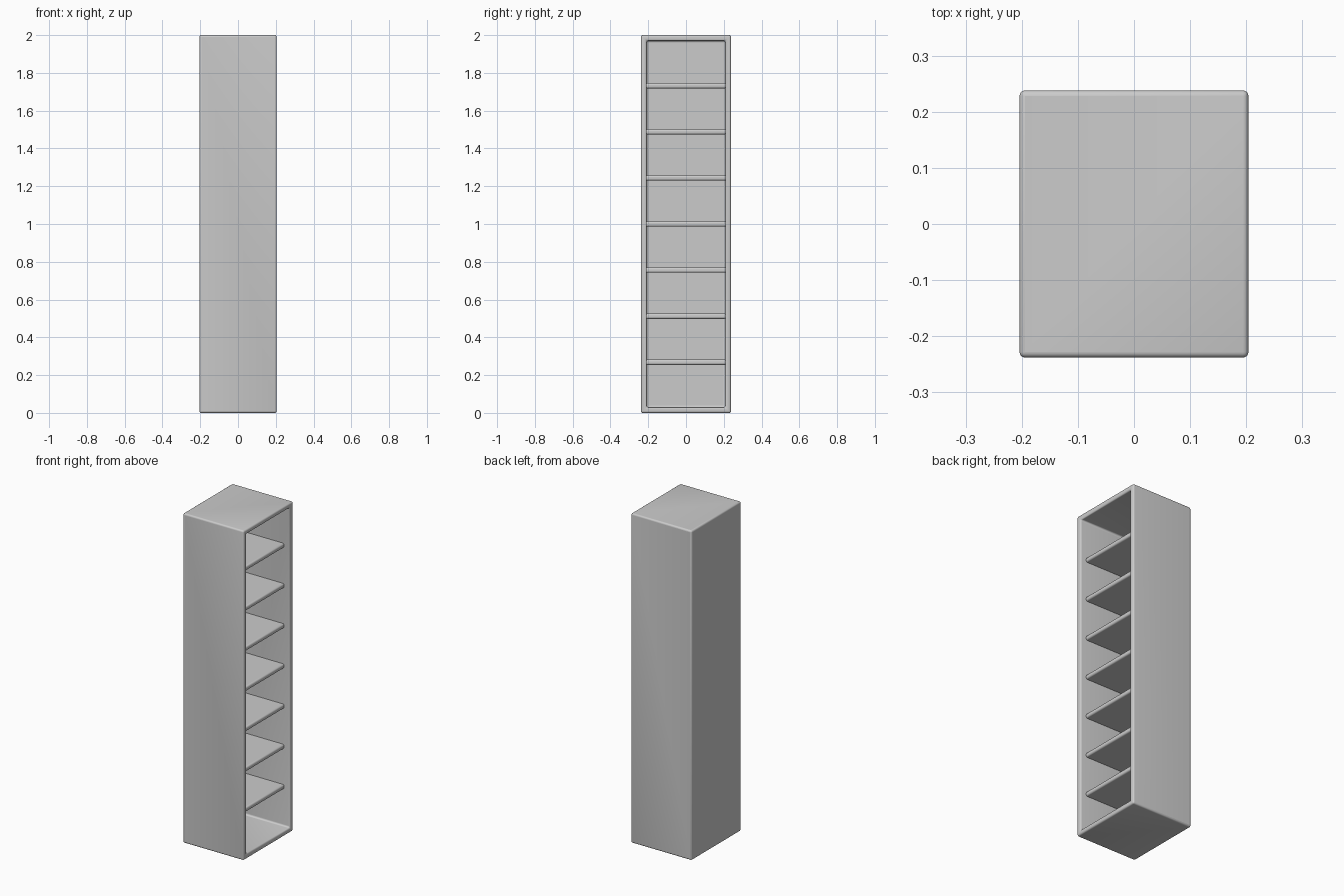
import bpy, bmesh
from mathutils import Vector

if "Cube" in bpy.data.objects:
    bpy.data.objects.remove(bpy.data.objects["Cube"])

WALL = 0.03


def box(name, lo, hi, open_right=False, bevel=0.01):
    lo, hi = Vector(lo), Vector(hi)
    bm = bmesh.new()
    bmesh.ops.create_cube(bm, size=1)
    for v in bm.verts:
        v.co = Vector((c + 0.5) * (b - a) + a for c, a, b in zip(v.co, lo, hi))
    bm.normal_update()
    if open_right:
        bmesh.ops.delete(bm, geom=[f for f in bm.faces if f.normal.x > 0.5],
                         context='FACES_ONLY')
    mesh = bpy.data.meshes.new(name)
    bm.to_mesh(mesh)
    bm.free()
    obj = bpy.data.objects.new(name, mesh)
    bpy.context.collection.objects.link(obj)
    if open_right:
        sol = obj.modifiers.new("walls", 'SOLIDIFY')
        sol.thickness = WALL
        sol.offset = -1
        sol.use_even_offset = True
    bev = obj.modifiers.new("rounded_edges", 'BEVEL')
    bev.width = bevel
    bev.segments = 4
    bev.limit_method = 'ANGLE'
    bpy.ops.object.select_all(action='DESELECT')
    obj.select_set(True)
    bpy.context.view_layer.objects.active = obj
    bpy.ops.object.shade_smooth_by_angle()
    return obj


# Hollow cabinet, open on the right side
X, Y = 0.204, 0.238
box("cabinet_body", (-X, -Y, 0), (X, Y, 2), open_right=True)

# Seven evenly spaced shelves, set back from the opening
for i in range(7):
    z = 1 + (i - 3) * 0.244
    box(f"shelf_{i + 1}", (-X + WALL - 0.005, -Y + WALL - 0.005, z - 0.014),
        (0.165, Y - WALL + 0.005, z + 0.014))
